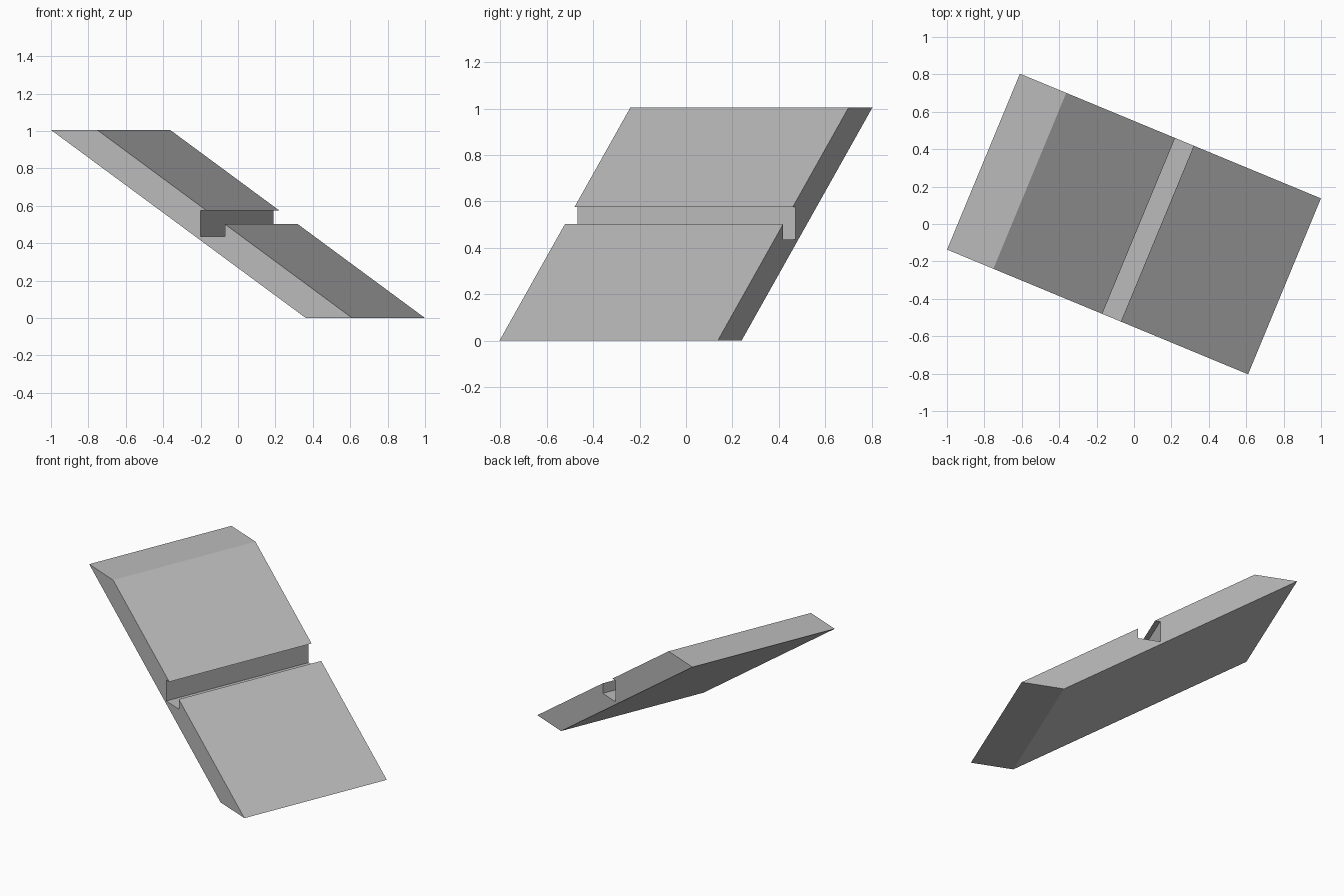
import bpy
import bmesh
from math import radians
from mathutils import Matrix

cube = bpy.data.objects.get("Cube")
if cube:
    bpy.data.objects.remove(cube, do_unlink=True)

# Plain grey
grey = bpy.data.materials.new("grey")
grey.use_nodes = True
colour = (0.5, 0.5, 0.5, 1)
grey.diffuse_color = colour
grey.node_tree.nodes["Principled BSDF"].inputs["Base Color"].default_value = colour

HALF_WIDTH = 0.509
END = 0.871      # outer tip of the slanted profile
INNER = 0.603    # inner edge of the flat ends
HEIGHT = 1.005


def slope_z(u):
    """Height of the upper slanted face at distance u."""
    return HEIGHT * (END - u) / (END + INNER)


# Side profile: slanted slab with an undercut notch in its upper face
wall, lip, step, floor = -0.006, 0.027, 0.135, 0.435
profile = [
    (INNER, 0), (END, 0),
    (step, slope_z(step)), (step, floor), (wall, floor),
    (wall, slope_z(lip)), (lip, slope_z(lip)),
    (-INNER, HEIGHT), (-END, HEIGHT),
]

# Extrude the profile across the width, then turn the slab about z
bm = bmesh.new()
side = bm.faces.new([bm.verts.new((u, -HALF_WIDTH, z)) for u, z in profile])
extruded = bmesh.ops.extrude_face_region(bm, geom=[side], use_keep_orig=True)
far_verts = [v for v in extruded["geom"] if isinstance(v, bmesh.types.BMVert)]
bmesh.ops.translate(bm, verts=far_verts, vec=(0, 2 * HALF_WIDTH, 0))
bmesh.ops.transform(bm, matrix=Matrix.Rotation(radians(-22.5), 4, "Z"), verts=bm.verts)
bmesh.ops.recalc_face_normals(bm, faces=bm.faces)

mesh = bpy.data.meshes.new("notched_slab")
bm.to_mesh(mesh)
bm.free()
mesh.materials.append(grey)
slab = bpy.data.objects.new("notched_slab", mesh)
bpy.context.collection.objects.link(slab)
